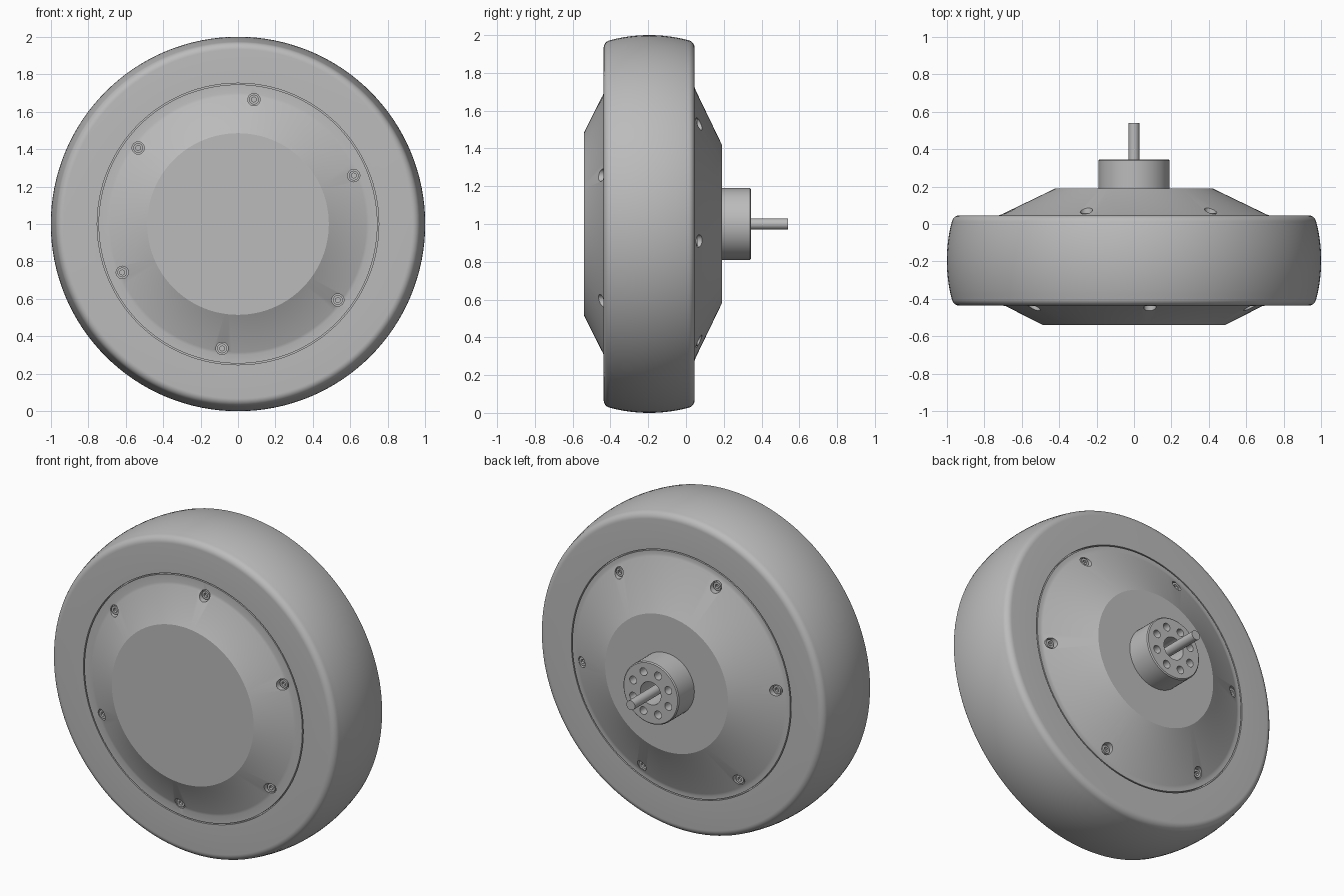
import bpy, bmesh
from math import radians, cos, sin, tau, pi
from mathutils import Matrix, Vector

cube = bpy.data.objects.get("Cube")
if cube:
    bpy.data.objects.remove(cube)

grey = bpy.data.materials.new("plain grey")
grey.use_nodes = True
grey.diffuse_color = (0.5, 0.5, 0.5, 1)
grey.node_tree.nodes["Principled BSDF"].inputs["Base Color"].default_value = (0.5, 0.5, 0.5, 1)


def finish(name, bm):
    """Turn a bmesh into a smooth grey object."""
    bmesh.ops.recalc_face_normals(bm, faces=bm.faces)
    mesh = bpy.data.meshes.new(name)
    bm.to_mesh(mesh)
    bm.free()
    mesh.materials.append(grey)
    obj = bpy.data.objects.new(name, mesh)
    bpy.context.collection.objects.link(obj)
    return obj


def lathe(name, profile, closed=False, steps=128):
    """Spin (radius, y) points about the wheel axle."""
    bm = bmesh.new()
    verts = [bm.verts.new((r, y, 1)) for r, y in profile]
    pairs = list(zip(verts, verts[1:]))
    if closed:
        pairs.append((verts[-1], verts[0]))
    edges = [bm.edges.new(p) for p in pairs]
    bmesh.ops.spin(bm, geom=verts + edges, cent=(0, 0, 1), axis=(0, 1, 0),
                   angle=tau, steps=steps)
    bmesh.ops.remove_doubles(bm, verts=bm.verts, dist=0.0002)
    return finish(name, bm)


def rods(name, radius, y0, y1, centres, sides=24):
    """One mesh of equal cylinders lying along y."""
    bm = bmesh.new()
    for x, z in centres:
        place = Matrix.Translation((x, (y0 + y1) / 2, z)) @ Matrix.Rotation(pi / 2, 4, "X")
        bmesh.ops.create_cone(bm, cap_ends=True, segments=sides, radius1=radius,
                              radius2=radius, depth=abs(y1 - y0), matrix=place)
    return finish(name, bm)


def ring(radius, count, start):
    angles = [radians(start) + tau * i / count for i in range(count)]
    return [(radius * cos(a), 1 + radius * sin(a)) for a in angles]


def cut(obj, cutter):
    """Subtract the cutter and discard it."""
    mod = obj.modifiers.new("cut", "BOOLEAN")
    mod.operation = "DIFFERENCE"
    mod.solver = "EXACT"
    mod.object = cutter
    bpy.context.view_layer.objects.active = obj
    bpy.ops.object.modifier_apply(modifier=mod.name)
    bpy.data.objects.remove(cutter)


def arc(cx, cy, rx, ry, a0, a1, n):
    angles = [radians(a0 + (a1 - a0) * i / n) for i in range(n + 1)]
    return [(cx + rx * cos(a), cy + ry * sin(a)) for a in angles]


# Tyre: crowned tread with rounded shoulders, mirrored about its middle plane
mid, half = -0.195, 0.241
shoulder = arc(0.932, half - 0.042, 0.042, 0.042, 90, 8, 8)
crown = [(1 - 0.026 * (t / 8) ** 2, t / 8 * (half - 0.036)) for t in range(7, 0, -1)]
side = [(0.752, half)] + shoulder + crown
outline = side + [(1, 0)] + [(r, -y) for r, y in reversed(side)]
tyre = lathe("tyre", [(r, y + mid) for r, y in outline], closed=True)

# Drum behind the narrow gap between the tyre and covers
core = lathe("core_drum", [(0, -0.415), (0.76, -0.415), (0.76, 0.025), (0, 0.025)])

# Dished covers
front_cover = lathe("front_cover", [(0, -0.39), (0.745, -0.39), (0.745, -0.436), (0.7, -0.436),
                                    (0.685, -0.439), (0.485, -0.54), (0, -0.54)])
back_cover = lathe("back_cover", [(0, 0), (0.745, 0), (0.745, 0.046), (0.725, 0.046),
                                  (0.71, 0.05), (0.42, 0.19), (0, 0.19)])

# Sunken socket screws on each cover
for label, cover, face, out, start in (("front", front_cover, -0.436, -1, 22.7),
                                       ("back", back_cover, 0.058, 1, 52.3)):
    spots = ring(0.67, 6, start)
    cut(cover, rods("counterbores", 0.033, face - out * 0.016, face + out * 0.1, spots))
    screws = rods(label + "_screws", 0.026, face - out * 0.03, face + out * 0.002, spots)
    cut(screws, rods("sockets", 0.014, face - out * 0.014, face + out * 0.02, spots, 6))

# Hub with a centre bore and a ring of bolt holes
hub = lathe("hub", [(0, 0.17), (0.19, 0.17), (0.19, 0.339), (0.184, 0.345), (0, 0.345)], steps=64)
cut(hub, rods("bore", 0.07, 0.2, 0.4, [(0, 1)], 48))
cut(hub, rods("bolt_holes", 0.024, 0.25, 0.4, ring(0.13, 8, 22.5)))

# Axle shaft
rods("axle_shaft", 0.029, 0.18, 0.54, [(0, 1)], 32)

# Smooth shading with crisp edges
bpy.ops.object.select_all(action="DESELECT")
for obj in bpy.context.collection.objects:
    if obj.type == "MESH":
        obj.select_set(True)
        bpy.context.view_layer.objects.active = obj
bpy.ops.object.shade_smooth_by_angle(angle=radians(20))
